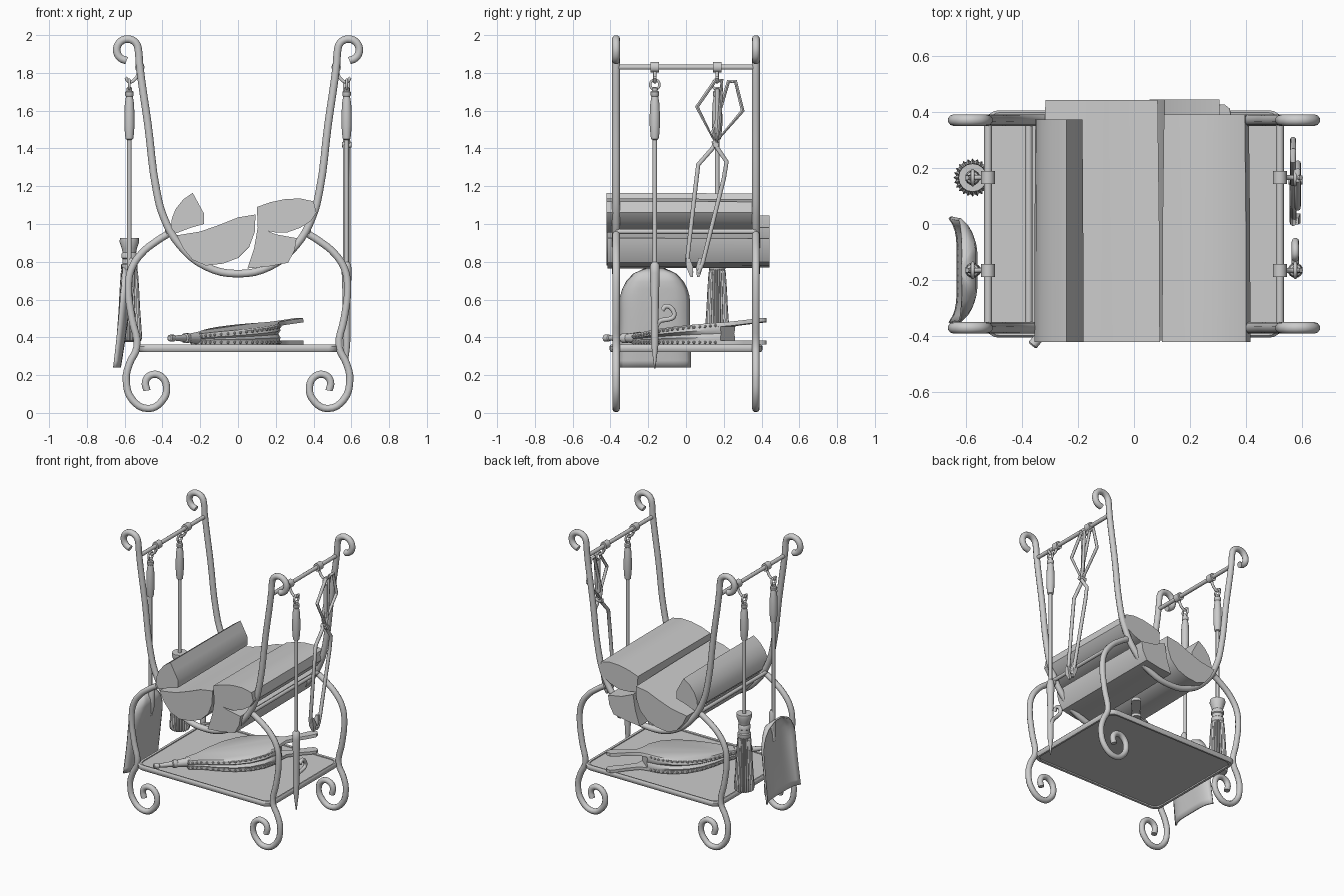
import bpy, bmesh, math
from mathutils import Vector

if "Cube" in bpy.data.objects:
    bpy.data.objects.remove(bpy.data.objects["Cube"])


def finish(name, bm, angle=40):
    bmesh.ops.recalc_face_normals(bm, faces=bm.faces)
    me = bpy.data.meshes.new(name)
    bm.to_mesh(me)
    bm.free()
    ob = bpy.data.objects.new(name, me)
    bpy.context.collection.objects.link(ob)
    bpy.ops.object.select_all(action='DESELECT')
    ob.select_set(True)
    bpy.context.view_layer.objects.active = ob
    bpy.ops.object.shade_smooth_by_angle(angle=math.radians(angle))
    return ob


def tube(name, pts, r, smooth=True, cyclic=False, res=4):
    cu = bpy.data.curves.new(name, 'CURVE')
    cu.dimensions = '3D'
    cu.bevel_depth, cu.bevel_resolution, cu.use_fill_caps = r, 3, True
    cu.resolution_u = res
    sp = cu.splines.new('BEZIER')
    sp.bezier_points.add(len(pts) - 1)
    for b, p in zip(sp.bezier_points, pts):
        b.co = p
        b.handle_left_type = b.handle_right_type = 'AUTO' if smooth else 'VECTOR'
    sp.use_cyclic_u = cyclic
    ob = bpy.data.objects.new(name, cu)
    bpy.context.collection.objects.link(ob)
    bpy.ops.object.select_all(action='DESELECT')
    ob.select_set(True)
    bpy.context.view_layer.objects.active = ob
    bpy.ops.object.convert(target='MESH')
    bpy.ops.object.shade_smooth_by_angle(angle=math.radians(40))
    return ob


def loft(name, rings, angle=40):
    """Skin a list of equal-length closed rings and cap both ends."""
    bm = bmesh.new()
    vs = [[bm.verts.new(p) for p in ring] for ring in rings]
    n = len(vs[0])
    for a, b in zip(vs, vs[1:]):
        for i in range(n):
            bm.faces.new((a[i], a[(i + 1) % n], b[(i + 1) % n], b[i]))
    bm.faces.new(vs[0])
    bm.faces.new(vs[-1])
    return finish(name, bm, angle)


def lathe(name, x, y, prof, n=16, teeth=0.0):
    rings = []
    for r, z in prof:
        ring = []
        for i in range(n):
            a = 2 * math.pi * i / n
            k = r * (1 - teeth * (i % 2))
            ring.append((x + k * math.cos(a), y + k * math.sin(a), z))
        rings.append(ring)
    return loft(name, rings)


FY = 0.37
# U-shaped side frames with curled tops
half = [(-0.585 + 0.057 * math.cos(math.radians(a)), 1.922 + 0.057 * math.sin(math.radians(a)))
        for a in range(265, -1, -33)]
half += [(-0.522, 1.85), (-0.476, 1.52), (-0.432, 1.18), (-0.395, 1.04), (-0.31, 0.89), (-0.17, 0.775)]
U = half + [(0, 0.737)] + [(-x, z) for x, z in reversed(half)]
LEG = [(0.375, 0.945), (0.43, 0.91), (0.51, 0.845), (0.565, 0.76), (0.58, 0.66), (0.562, 0.5),
       (0.535, 0.35), (0.575, 0.26), (0.592, 0.18), (0.56, 0.07), (0.475, 0.023), (0.405, 0.06),
       (0.378, 0.135), (0.41, 0.195), (0.462, 0.2), (0.49, 0.165), (0.482, 0.118)]
for y in (-FY, FY):
    tube('side_frame', [(x, y, z) for x, z in U], 0.021)
    for s in (-1, 1):
        tube('scroll_leg', [(s * x, y, z) for x, z in LEG], 0.02)

# Cross rails
for s in (-1, 1):
    tube('tool_rail', [(s * 0.52, -FY, 1.83), (s * 0.52, FY, 1.83)], 0.014, False)
    tube('log_rail', [(s * 0.375, -FY, 0.96), (s * 0.375, FY, 0.96)], 0.013, False)


# Tray with rounded corners and rolled rim
def rrect(hx, hy, r, z):
    out = []
    for q, (sx, sy) in enumerate([(1, 1), (-1, 1), (-1, -1), (1, -1)]):
        for k in range(5):
            a = math.radians(90 * q + 22.5 * k)
            out.append((sx * (hx - r) + r * math.cos(a), sy * (hy - r) + r * math.sin(a), z))
    return out


loft('tray', [rrect(0.525, 0.395, 0.05, 0.335), rrect(0.525, 0.395, 0.05, 0.352)])
loft_rim = [(0.51, 0.325), (0.525, 0.323), (0.532, 0.335), (0.532, 0.352), (0.525, 0.361), (0.512, 0.358)]
bm = bmesh.new()
rv = [[bm.verts.new(p) for p in rrect(h, h - 0.127, 0.05, z)] for h, z in loft_rim]
for a, b in zip(rv, rv[1:] + rv[:1]):
    for i in range(20):
        bm.faces.new((a[i], a[(i + 1) % 20], b[(i + 1) % 20], b[i]))
finish('tray_rim', bm)

# Split logs: cross-section, front y, back y
LOGS = [
    ([(-0.355, 0.98), (-0.35, 1.03), (-0.33, 1.08), (-0.29, 1.13), (-0.24, 1.165), (-0.21, 1.11),
      (-0.18, 1.055), (-0.18, 1.0), (-0.25, 0.98), (-0.33, 0.95)], -0.42, 0.372),
    ([(-0.325, 0.94), (-0.2, 0.96), (-0.1, 0.995), (0, 1.035), (0.092, 1.05), (0.09, 0.96), (0.06, 0.88),
      (0.0, 0.82), (-0.08, 0.79), (-0.17, 0.78), (-0.24, 0.81), (-0.29, 0.87)], -0.42, 0.442),
    ([(0.1, 1.09), (0.17, 1.115), (0.25, 1.132), (0.33, 1.135), (0.40, 1.12), (0.415, 1.06), (0.385, 1.015),
      (0.33, 0.98), (0.26, 0.955), (0.2, 0.955), (0.105, 0.973)], -0.42, 0.39),
    ([(0.105, 0.985), (0.2, 0.945), (0.31, 0.925), (0.3, 0.86), (0.265, 0.795), (0.16, 0.775),
      (0.05, 0.765), (0.085, 0.87)], -0.415, 0.443)]
for prof, y0, y1 in LOGS:
    cx = sum(p[0] for p in prof) / len(prof)
    cz = sum(p[1] for p in prof) / len(prof)
    loft('split_log', [[(cx + (x - cx) * k, y, cz + (z - cz) * k) for x, z in prof]
                       for y, k in ((y0, 1), (0, 0.99), (y1, 0.96))], 30)

# Hooks on the rails, one per tool
TX = 0.575
for s in (-1, 1):
    for y in (-0.165, 0.165):
        loft('hook_collar', [[(s * 0.52 + 0.025 * math.cos(a * math.pi / 8), y + d, 1.83 + 0.028 * math.sin(a * math.pi / 8))
                              for a in range(16)] for d in (-0.023, 0.023)])
        tube('tool_hook', [(s * 0.52, y, 1.845), (s * 0.527, y, 1.80), (s * 0.55, y, 1.762),
                           (s * 0.575, y, 1.752), (s * 0.595, y, 1.775)], 0.009)
        tube('hanging_ring', [(s * TX, y + 0.024 * math.cos(i * math.pi / 4), 1.738 + 0.026 * math.sin(i * math.pi / 4))
                              for i in range(8)], 0.007, True, True)

# Turned handles and rods (poker, shovel, brush)
GRIP = [(0.008, 1.725), (0.015, 1.72), (0.015, 1.705), (0.022, 1.70), (0.022, 1.68), (0.018, 1.675), (0.024, 1.64),
        (0.027, 1.58), (0.027, 1.52), (0.023, 1.47), (0.02, 1.45), (0.011, 1.445)]
for x, y, zb in ((TX, -0.165, 0.75), (-TX, -0.165, 0.6), (-TX, 0.165, 0.85)):
    lathe('tool_grip', x, y, GRIP)
    tube('tool_rod', [(x, y, 1.46), (x, y, zb)], 0.012, False)

# Poker head and side hook
lathe('poker_tip', TX, -0.165, [(0.011, 0.80), (0.024, 0.785), (0.026, 0.74), (0.021, 0.6), (0.02, 0.42),
                                (0.019, 0.36), (0.003, 0.235)])
tube('poker_hook', [(TX, y, z) for y, z in ((-0.165, 0.43), (-0.14, 0.485), (-0.095, 0.495), (-0.065, 0.51),
                                            (-0.07, 0.545), (-0.105, 0.565), (-0.125, 0.545))], 0.013)

# Shovel blade: arched top, sides flaring outward
bm = bmesh.new()
rows = []
for j in range(15):
    v = j / 14
    w = 0.183 * math.sqrt(1 - (1 - min(v / 0.36, 1)) ** 2 * 0.97) + 0.006 * max(0, v - 0.6) / 0.4
    row = []
    for i in range(17):
        u = i / 8 - 1
        edge = 0.055 * max(abs(u) ** 5, max(0, 1 - v / 0.12) ** 2) * (1 - 0.45 * v)
        row.append(bm.verts.new((-0.558 - 0.068 * v ** 1.3 - edge, -0.165 + w * u, 0.77 - 0.53 * v)))
    rows.append(row)
for a, b in zip(rows, rows[1:]):
    for i in range(16):
        bm.faces.new((a[i], a[i + 1], b[i + 1], b[i]))
sh = finish('shovel_blade', bm, 50)
m = sh.modifiers.new('thick', 'SOLIDIFY')
m.thickness, m.offset = 0.012, 0
lathe('shovel_socket', -0.565, -0.165, [(0.012, 0.82), (0.021, 0.80), (0.021, 0.68), (0.008, 0.62)])

# Brush: banded neck and ragged bristles
lathe('brush_neck', -TX, 0.165, [(0.012, 0.925), (0.05, 0.925), (0.052, 0.905), (0.04, 0.87), (0.036, 0.85), (0.042, 0.84),
                                 (0.042, 0.82), (0.036, 0.815), (0.037, 0.79), (0.044, 0.785), (0.044, 0.765), (0.04, 0.755)])
lathe('brush_bristles', -TX, 0.165, [(0.038, 0.78), (0.046, 0.74), (0.052, 0.65), (0.057, 0.55), (0.064, 0.45),
                                     (0.068, 0.40), (0.062, 0.382), (0.02, 0.375)], 48, 0.13)

# Tongs: two crossing arms, each with a looped grip
LOOPS = [[(0.155, 1.43), (0.30, 1.60), (0.262, 1.755), (0.225, 1.755), (0.145, 1.49)],
         [(0.16, 1.42), (0.058, 1.62), (0.155, 1.76), (0.19, 1.76), (0.175, 1.51)]]
ARMS = [[(0.165, 1.44), (0.14, 1.40), (0.065, 1.315), (0.045, 1.15), (0.005, 0.80), (0.03, 0.74)],
        [(0.145, 1.44), (0.16, 1.41), (0.215, 1.33), (0.2, 1.24), (0.09, 0.80), (0.065, 0.74)]]
for k, d in enumerate((-0.008, 0.008)):
    tube('tong_grip', [(TX + d, y, z) for y, z in LOOPS[k]], 0.011, False, True)
    tube('tong_arm', [(TX + d, y, z) for y, z in ARMS[k]], 0.012, False)
    y, z = ARMS[k][-1]
    t = -0.02 if k == 0 else 0.012
    loft('tong_jaw', [[(TX + a * r, y + t * q + b * r, z + h) for a, b in ((-1, -1), (1, -1), (1, 1), (-1, 1))]
                      for r, h, q in ((0.011, 0.08, 1), (0.018, 0.03, 0.5), (0.007, -0.02, 0))])
tube('tong_pivot', [(TX - 0.025, 0.157, 1.42), (TX + 0.025, 0.157, 1.42)], 0.016, False)
tube('tong_hanger', [(TX, 0.165, 1.715), (TX, 0.165, 1.48)], 0.013, False)

# Bellows lying diagonally on the tray
ORG, DIR, SIDE = Vector((-0.36, -0.43, 0)), Vector((0.632, 0.775, 0)), Vector((0.775, -0.632, 0))
BODY = [(0.22, 0.035), (0.30, 0.06), (0.40, 0.115), (0.50, 0.155), (0.60, 0.17), (0.70, 0.155), (0.78, 0.115), (0.84, 0.06)]
HANDLE = [(0.88, 0.032), (0.97, 0.027), (1.04, 0.032), (1.08, 0.03), (1.095, 0.012)]


def bel(s, t, z, tilt):
    p = ORG + DIR * s + SIDE * t
    return (p.x, p.y, z + tilt * (s - 0.22))


def outline(pts, z, tilt, k=1.0):
    return [bel(s, t * k, z, tilt) for s, t in pts] + [bel(s, -t * k, z, tilt) for s, t in reversed(pts)]


TILT = 0.095
loft('bellows_lower_board', [outline(BODY + HANDLE, z, 0) for z in (0.362, 0.382)])
loft('bellows_upper_board', [outline(BODY + HANDLE, z, TILT, k) for z, k in ((0.398, 1), (0.412, 1), (0.42, 0.93))])
loft('bellows_leather', [outline(BODY, 0.38 + 0.022 * f, TILT * f, k) for f, k in
                         ((0, 0.98), (0.25, 1.03), (0.5, 0.9), (0.75, 1.03), (1, 0.98))])
bm = bmesh.new()
for sgn in (-1, 1):
    for (s0, t0), (s1, t1) in zip(BODY, BODY[1:]):
        for f in (0, 0.33, 0.67):
            s, t = s0 + (s1 - s0) * f, sgn * (t0 + (t1 - t0) * f) * 1.01
            for z, tl in ((0.373, 0), (0.405, TILT)):
                c = bmesh.ops.create_icosphere(bm, subdivisions=1, radius=0.008)
                bmesh.ops.translate(bm, verts=c['verts'], vec=bel(s, t, z, tl))
finish('bellows_studs', bm)
rings = []
for s, r in ((-0.005, 0.012), (0.0, 0.018), (0.03, 0.018), (0.035, 0.013), (0.12, 0.019), (0.125, 0.027), (0.15, 0.027), (0.155, 0.023), (0.24, 0.034)):
    rings.append([bel(s, r * math.cos(i * math.pi / 6), 0.396 + r * math.sin(i * math.pi / 6), 0) for i in range(12)])
loft('bellows_nozzle', rings)
